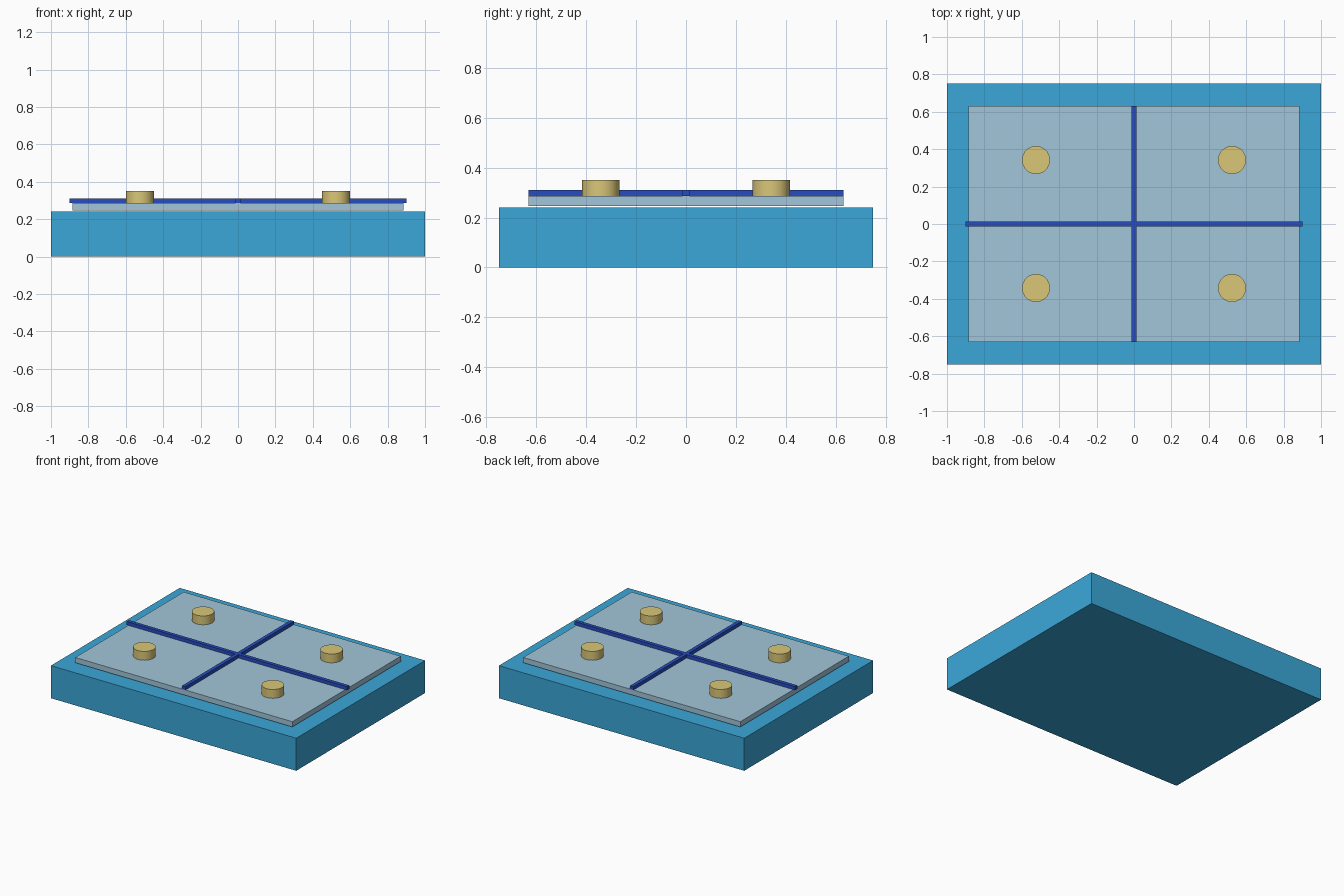
import bpy
from math import radians

if "Cube" in bpy.data.objects:
    bpy.data.objects.remove(bpy.data.objects["Cube"])


def material(name, rgb):
    m = bpy.data.materials.new(name)
    m.diffuse_color = (*rgb, 1)
    m.use_nodes = True
    m.node_tree.nodes["Principled BSDF"].inputs["Base Color"].default_value = m.diffuse_color
    return m


blue = material("sky_blue", (0.044, 0.386, 0.693))
pale = material("pale_glass", (0.36, 0.565, 0.70))
navy = material("deep_blue", (0.02, 0.075, 0.53))
sand = material("sand", (0.70, 0.57, 0.19))


def box(name, size_x, size_y, z0, z1, mat):
    bpy.ops.mesh.primitive_cube_add(size=1, location=(0, 0, (z0 + z1) / 2))
    ob = bpy.context.object
    ob.name = name
    ob.scale = (size_x, size_y, z1 - z0)
    bpy.ops.object.transform_apply(location=False, rotation=False, scale=True)
    ob.data.materials.append(mat)
    return ob


# Base slab and the pane floating just above it
box("base_slab", 2.0, 1.5, 0.0, 0.24, blue)
box("top_pane", 1.77, 1.264, 0.247, 0.286, pale)

# Crossed divider bars
box("long_divider", 1.80, 0.027, 0.286, 0.311, navy)
box("cross_divider", 0.027, 1.264, 0.286, 0.311, navy)

# Four round studs, one per quarter
for side, sx in (("left", -1), ("right", 1)):
    for end, sy in (("front", -1), ("back", 1)):
        bpy.ops.mesh.primitive_cylinder_add(
            vertices=32, radius=0.075, depth=0.066,
            location=(sx * 0.524, sy * 0.342, 0.318))
        stud = bpy.context.object
        stud.name = f"stud_{end}_{side}"
        stud.data.materials.append(sand)
        bpy.ops.object.shade_smooth_by_angle(angle=radians(35))
